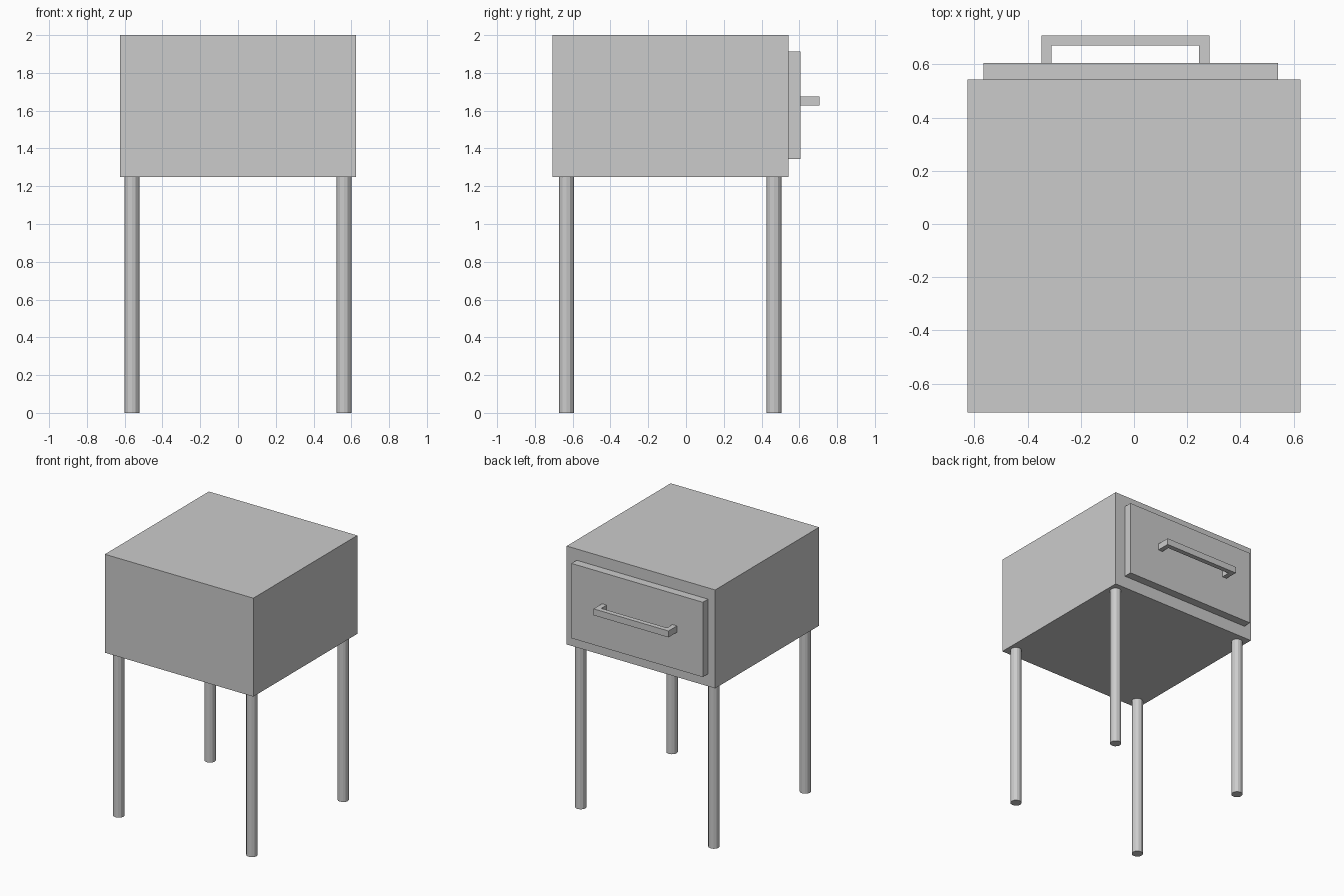
import bpy, bmesh

if "Cube" in bpy.data.objects:
    bpy.data.objects.remove(bpy.data.objects["Cube"])


def prism(name, outline, z0, z1):
    """Extrude a counter-clockwise xy outline from z0 to z1."""
    bm = bmesh.new()
    face = bm.faces.new([bm.verts.new((x, y, z0)) for x, y in outline])
    top = bmesh.ops.extrude_face_region(bm, geom=[face])["geom"]
    verts = [v for v in top if isinstance(v, bmesh.types.BMVert)]
    bmesh.ops.translate(bm, verts=verts, vec=(0, 0, z1 - z0))
    bmesh.ops.recalc_face_normals(bm, faces=bm.faces)
    mesh = bpy.data.meshes.new(name)
    bm.to_mesh(mesh)
    bm.free()
    obj = bpy.data.objects.new(name, mesh)
    bpy.context.collection.objects.link(obj)
    return obj


def box(name, x0, x1, y0, y1, z0, z1):
    return prism(name, [(x0, y0), (x1, y0), (x1, y1), (x0, y1)], z0, z1)


BODY_Z = 1.25
BODY_Y = 0.543
DRAWER_Y = 0.606

# Cabinet and raised drawer front
box("cabinet_body", -0.626, 0.625, -0.708, BODY_Y, BODY_Z, 2.0)
box("drawer_front", -0.566, 0.541, BODY_Y, DRAWER_Y, 1.344, 1.914)

# U-shaped drawer pull
prism("drawer_handle", [
    (-0.348, DRAWER_Y), (-0.310, DRAWER_Y), (-0.310, 0.671), (0.245, 0.671),
    (0.245, DRAWER_Y), (0.283, DRAWER_Y), (0.283, 0.708), (-0.348, 0.708),
], 1.627, 1.676)

# Four round legs
for depth, y in (("front", -0.633), ("back", 0.466)):
    for side, x in (("left", -0.562), ("right", 0.561)):
        bpy.ops.mesh.primitive_cylinder_add(
            vertices=12, radius=0.04, depth=BODY_Z, location=(x, y, BODY_Z / 2))
        bpy.context.object.name = f"{depth}_{side}_leg"
